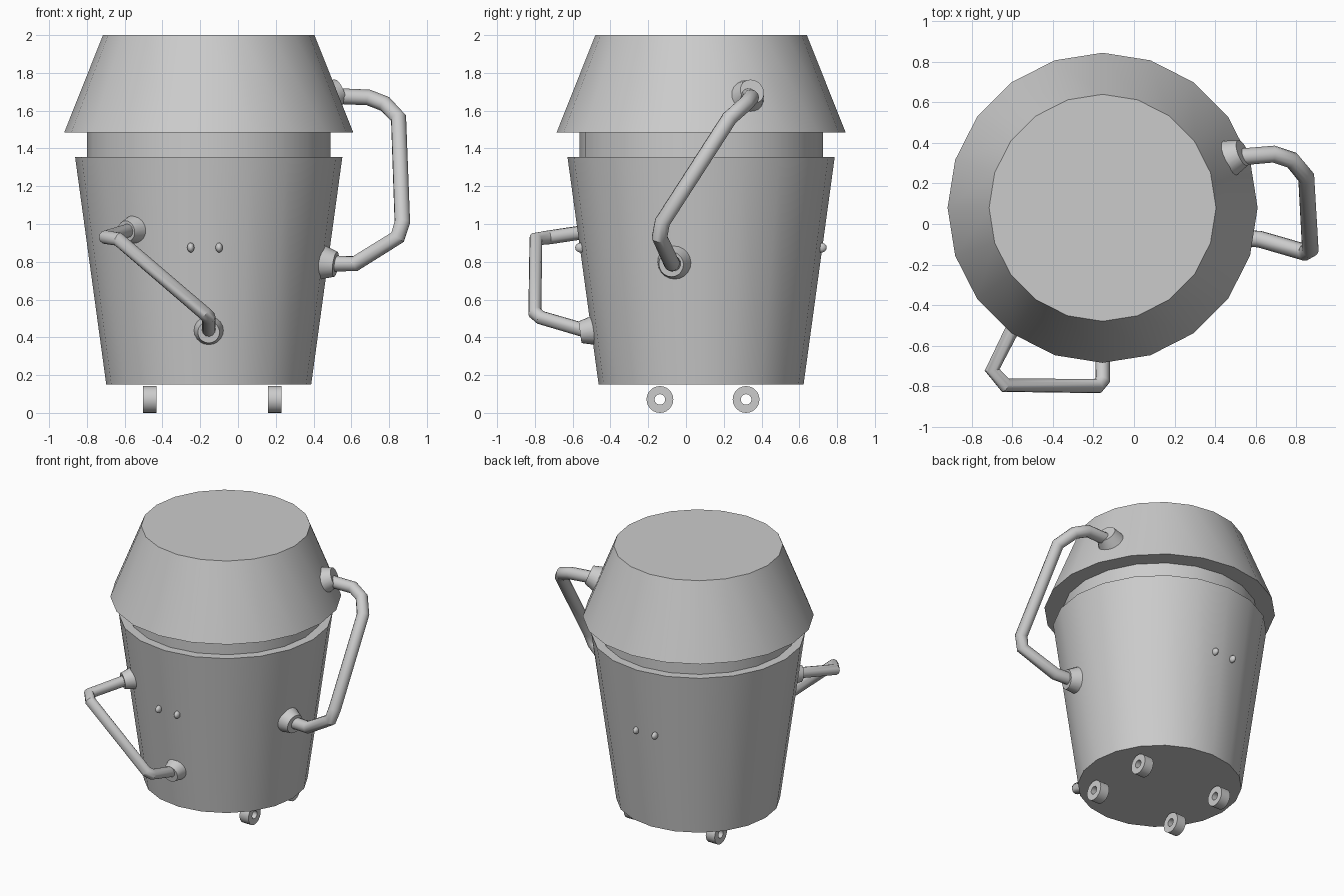
import bpy, math
from mathutils import Vector

if "Cube" in bpy.data.objects:
    bpy.data.objects.remove(bpy.data.objects["Cube"], do_unlink=True)

# Single grey finish for every part
grey = bpy.data.materials.new("plain_grey")
grey.use_nodes = True
colour = (0.6, 0.6, 0.6, 1)
grey.diffuse_color = colour
grey.node_tree.nodes["Principled BSDF"].inputs["Base Color"].default_value = colour

CX, CY = -0.155, 0.08            # axis of the bin
BODY = (0.15, 0.5425, 1.355, 0.7075)   # z low, radius low, z high, radius high
LID = (1.485, 0.765, 2.0, 0.56)


def finish(name):
    ob = bpy.context.object
    ob.name = name
    ob.data.materials.clear()
    ob.data.materials.append(grey)
    bpy.ops.object.shade_smooth_by_angle(angle=math.radians(35))
    return ob


def frustum(name, shape):
    z0, r0, z1, r1 = shape
    bpy.ops.mesh.primitive_cone_add(vertices=20, radius1=r0, radius2=r1, depth=z1 - z0,
                                    location=(CX, CY, (z0 + z1) / 2))
    return finish(name)


def flange(name, shape, direction, z, radius):
    """Tapered disc seated squarely on the sloping wall of a frustum."""
    z0, r0, z1, r1 = shape
    slope = (r1 - r0) / (z1 - z0)
    out = Vector(direction).normalized()
    normal = Vector((out.x, out.y, -slope)).normalized()
    base = Vector((CX, CY, z)) + out * (r0 + slope * (z - z0))
    bpy.ops.mesh.primitive_cone_add(vertices=20, radius1=radius, radius2=radius * 0.72,
                                    depth=0.08, location=base + normal * 0.02,
                                    rotation=normal.to_track_quat('Z', 'Y').to_euler())
    return finish(name)


def tube(name, points, radius):
    curve = bpy.data.curves.new(name, 'CURVE')
    curve.dimensions = '3D'
    curve.bevel_depth = radius
    curve.bevel_resolution = 4
    curve.use_fill_caps = True
    spline = curve.splines.new('POLY')
    spline.points.add(len(points) - 1)
    for p, co in zip(spline.points, points):
        p.co = (*co, 1)
    ob = bpy.data.objects.new(name, curve)
    bpy.context.collection.objects.link(ob)
    bpy.ops.object.select_all(action='DESELECT')
    ob.select_set(True)
    bpy.context.view_layer.objects.active = ob
    bpy.ops.object.convert(target='MESH')
    return finish(name)


def wheel(name, x, y):
    """Short ring with a square section, turned about the x axis."""
    ring = [(0.028, -0.036), (0.071, -0.036), (0.071, 0.036), (0.028, 0.036)]
    n = 24
    verts = [(x + w, y + r * math.cos(math.tau * i / n), 0.071 + r * math.sin(math.tau * i / n))
             for i in range(n) for r, w in ring]
    faces = [(i * 4 + k, i * 4 + (k + 1) % 4,
              (i + 1) % n * 4 + (k + 1) % 4, (i + 1) % n * 4 + k)
             for i in range(n) for k in range(4)]
    mesh = bpy.data.meshes.new(name)
    mesh.from_pydata(verts, [], faces)
    ob = bpy.data.objects.new(name, mesh)
    bpy.context.collection.objects.link(ob)
    bpy.ops.object.select_all(action='DESELECT')
    ob.select_set(True)
    bpy.context.view_layer.objects.active = ob
    bpy.ops.object.mode_set(mode='EDIT')
    bpy.ops.mesh.select_all(action='SELECT')
    bpy.ops.mesh.normals_make_consistent(inside=False)
    bpy.ops.object.mode_set(mode='OBJECT')
    return finish(name)


# Bin shell
frustum("body", BODY)
frustum("neck", (1.3, 0.645, 1.5, 0.645))
frustum("lid", LID)

# Large side handle joining lid and body
tube("side_handle", [(0.46, 0.325, 1.68), (0.69, 0.345, 1.67), (0.78, 0.315, 1.635),
                     (0.85, 0.23, 1.56), (0.87, -0.125, 1.01), (0.845, -0.14, 0.93),
                     (0.62, -0.075, 0.79), (0.45, -0.065, 0.79)], 0.042)
flange("side_handle_upper_flange", LID, (0.64, 0.25, 0), 1.68, 0.093)
flange("side_handle_lower_flange", BODY, (0.614, -0.145, 0), 0.795, 0.093)

# Smaller slanted handle on the front
tube("front_handle", [(-0.55, -0.42, 0.975), (-0.7, -0.72, 0.93), (-0.635, -0.795, 0.92),
                      (-0.18, -0.8, 0.53), (-0.155, -0.77, 0.505),
                      (-0.155, -0.48, 0.42)], 0.037)
flange("front_handle_upper_flange", BODY, (-0.4, -0.518, 0), 0.97, 0.078)
flange("front_handle_lower_flange", BODY, (0, -1, 0), 0.435, 0.08)

# Paired studs, front and back
for side, y in (("front", -0.558), ("back", 0.716)):
    for hand, x in (("right", -0.25), ("left", -0.1)):
        bpy.ops.mesh.primitive_uv_sphere_add(segments=16, ring_count=8, radius=1,
                                             location=(x, y, 0.875))
        bpy.context.object.scale = (0.019, 0.029, 0.026)
        bpy.ops.object.transform_apply(location=False, rotation=False, scale=True)
        finish(f"{side}_{hand}_stud")

# Four wheels under the base
for side, y in (("front", -0.138), ("back", 0.318)):
    for hand, x in (("right", -0.468), ("left", 0.195)):
        wheel(f"{side}_{hand}_wheel", x, y)
